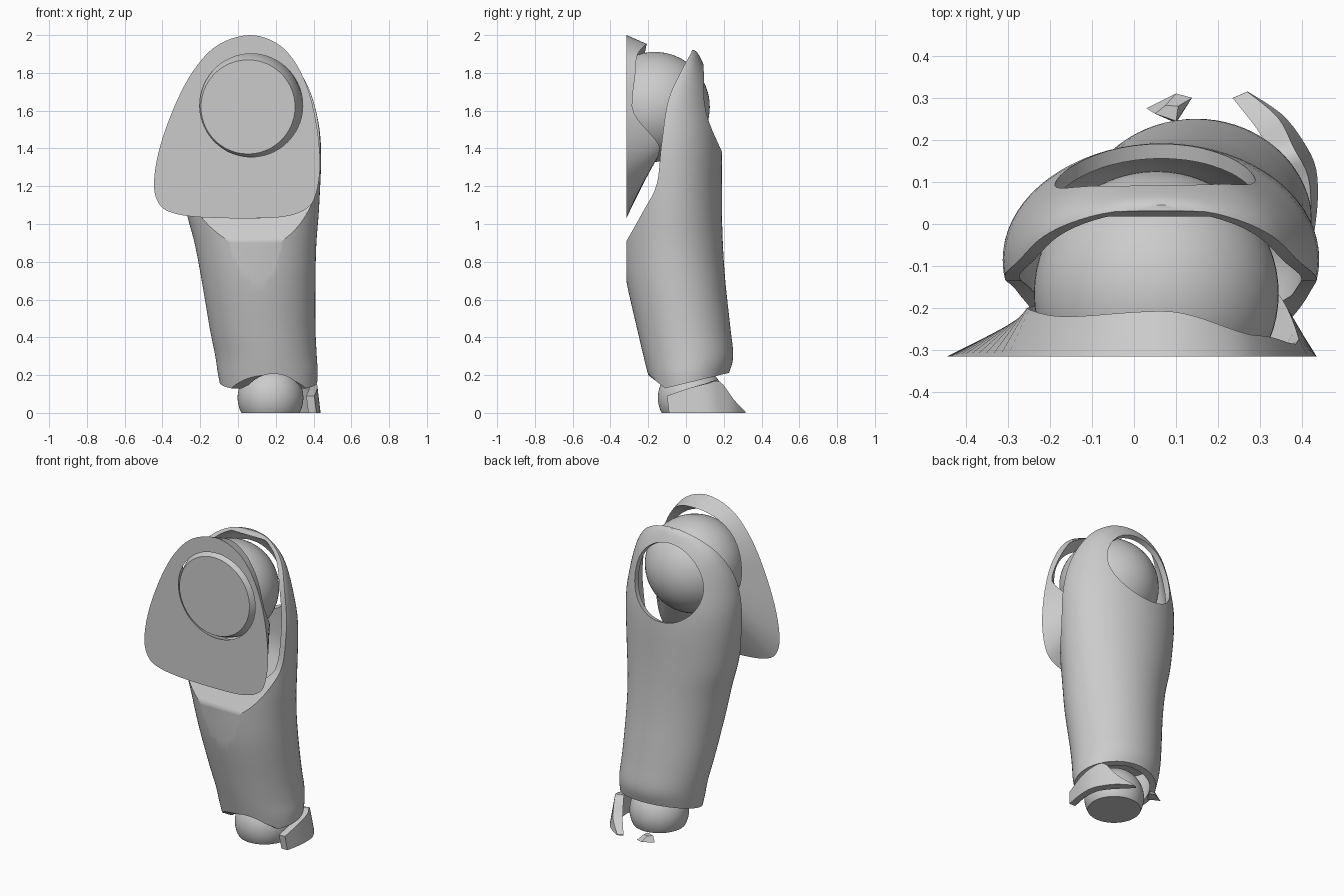
import bpy, bmesh, math
from mathutils import Vector, Matrix

cube = bpy.data.objects.get("Cube")
if cube:
    bpy.data.objects.remove(cube, do_unlink=True)

grey = bpy.data.materials.new("plain grey")
grey.use_nodes = True
grey.diffuse_color = (0.6, 0.6, 0.6, 1)
grey.node_tree.nodes["Principled BSDF"].inputs["Base Color"].default_value = (0.6, 0.6, 0.6, 1)


def finish(name, bm):
    """Turn a bmesh into a named object with the grey material."""
    bmesh.ops.recalc_face_normals(bm, faces=bm.faces)
    mesh = bpy.data.meshes.new(name)
    bm.to_mesh(mesh)
    bm.free()
    mesh.materials.append(grey)
    obj = bpy.data.objects.new(name, mesh)
    bpy.context.collection.objects.link(obj)
    return obj


def smooth(obj, degrees=32):
    obj.data.shade_smooth()
    obj.data.set_sharp_from_angle(angle=math.radians(degrees))


def spline(points, steps, closed=False):
    """Catmull-Rom samples through tuples of any length."""
    n = len(points)
    pick = lambda i: Vector(points[i % n] if closed else points[max(0, min(n - 1, i))])
    out = []
    for i in range(n if closed else n - 1):
        a, b, c, d = (pick(i + k) for k in (-1, 0, 1, 2))
        for s in range(steps):
            t = s / steps
            out.append(b + (c - a) * (t / 2) + (a * 2 - b * 5 + c * 4 - d) * (t * t / 2)
                       + (b * 3 - a - c * 3 + d) * (t ** 3 / 2))
    if not closed:
        out.append(pick(n - 1))
    return out


def bridge(bm, rings, closed=True):
    """Skin quads between neighbouring rings of verts."""
    for low, high in zip(rings, rings[1:]):
        n = len(low)
        for i in range(n if closed else n - 1):
            j = (i + 1) % n
            bm.faces.new((low[i], low[j], high[j], high[i]))


# Limb sections: height, x min, x max, y front, y back
SECTIONS = [Vector(row) for row in spline([
    (0.08, -0.08, 0.41, -0.17, 0.19),
    (0.2, -0.105, 0.422, -0.2, 0.225),
    (0.3, -0.12, 0.417, -0.225, 0.25),
    (0.45, -0.15, 0.41, -0.26, 0.235),
    (0.7, -0.192, 0.41, -0.316, 0.208),
    (0.9, -0.23, 0.415, -0.34, 0.195),
    (1.1, -0.28, 0.43, -0.35, 0.19),
    (1.4, -0.312, 0.44, -0.36, 0.19),
    (1.6, -0.295, 0.413, -0.34, 0.165),
    (1.75, -0.245, 0.36, -0.24, 0.132),
    (1.84, -0.18, 0.295, -0.13, 0.095),
    (1.9, -0.08, 0.2, -0.04, 0.065),
    (1.92, 0.02, 0.11, 0.01, 0.045)], 4)]


def limb_loft(name, low, high, inset):
    """Closed oval loft through the limb sections between two heights."""
    bm = bmesh.new()
    rings = []
    for z, x0, x1, y0, y1 in SECTIONS:
        if low <= z <= high:
            cut = inset(z)
            rx = max((x1 - x0) / 2 - cut, 0.012)
            ry = max((y1 - y0) / 2 - cut, 0.012)
            angles = [math.tau * i / 72 for i in range(72)]
            rings.append([bm.verts.new(((x0 + x1) / 2 + rx * math.cos(a),
                                        (y0 + y1) / 2 + ry * math.sin(a), z)) for a in angles])
    bridge(bm, rings)
    bm.faces.new(rings[0])
    bm.faces.new(rings[-1])
    return finish(name, bm)


def side_prism(name, profile):
    """Extrude a (y, z) profile across the full width."""
    bm = bmesh.new()
    ends = [[bm.verts.new((x, y, z)) for y, z in profile] for x in (-0.8, 0.8)]
    bridge(bm, ends)
    for end in ends:
        bm.faces.new(end)
    return finish(name, bm)


def rod(name, centre, axis, radius, length):
    bm = bmesh.new()
    turn = Vector(axis).to_track_quat('Z', 'Y').to_matrix().to_4x4()
    bmesh.ops.create_cone(bm, cap_ends=True, segments=64, radius1=radius, radius2=radius,
                          depth=length, matrix=Matrix.Translation(centre) @ turn)
    return finish(name, bm)


def carve(obj, cutters):
    """Subtract the cutters, keep the result, remove the helpers."""
    for cutter in cutters:
        cutter.hide_render = True
        mod = obj.modifiers.new(cutter.name, 'BOOLEAN')
        mod.operation, mod.solver, mod.object = 'DIFFERENCE', 'EXACT', cutter
    bpy.context.view_layer.update()
    graph = bpy.context.evaluated_depsgraph_get()
    mesh = bpy.data.meshes.new_from_object(obj.evaluated_get(graph))
    obj.modifiers.clear()
    obj.data = mesh
    for cutter in cutters:
        bpy.data.objects.remove(cutter, do_unlink=True)


# Limb shell: open front, round back window, notched lower rim
shell = limb_loft("limb_shell", 0, 2, lambda z: 0)
rim = spline([(-0.315, 0.91), (-0.225, 1.07), (-0.155, 1.21), (-0.13, 1.42),
              (-0.095, 1.65), (-0.03, 1.8), (0.03, 1.91)], 5)
front_cut = side_prism("front_cut", [(-0.7, -0.2), (-0.315, -0.2)] + [tuple(p) for p in rim]
                       + [(0.05, 2.2), (-0.7, 2.2)])
base_cut = side_prism("base_cut", [(-0.6, -0.1), (0.6, -0.1), (0.6, 0.33), (0.24, 0.215),
                                   (-0.11, 0.13), (-0.2, 0.2), (-0.6, 0.5)])
upper_hollow = limb_loft("upper_hollow", 0.86, 1.89,
                         lambda z: 0.035 + 0.16 * max(0, (1.15 - z) / 0.3))
lower_hollow = limb_loft("lower_hollow", 0, 0.4, lambda z: 0.035)
window = rod("window", (0.05, 0.18, 1.625), (0, 0.45, 0.13), 0.238, 0.36)
notch = rod("notch", (0.19, 0, 0.03), (0, 1, 0), 0.177, 1.2)
carve(shell, [upper_hollow, lower_hollow, front_cut, base_cut, window, notch])
smooth(shell)


def cut_ball(name, centre, radius, point, normal):
    """Ball with everything beyond a plane sliced off and capped."""
    bm = bmesh.new()
    bmesh.ops.create_uvsphere(bm, u_segments=64, v_segments=32, radius=radius,
                              matrix=Matrix.Translation(centre))
    bmesh.ops.bisect_plane(bm, geom=bm.verts[:] + bm.edges[:] + bm.faces[:],
                           plane_co=point, plane_no=normal, clear_outer=True)
    bmesh.ops.holes_fill(bm, edges=[e for e in bm.edges if e.is_boundary], sides=0)
    smooth(finish(name, bm))


cut_ball("upper_joint_ball", (0.053, -0.165, 1.62), 0.291, (0, -0.315, 0), (0, -1, 0))
cut_ball("lower_joint_ball", (0.172, 0.025, 0.08), 0.174, (0, 0, 0), (0, 0, -1))

# Front socket plate: flat egg outline with a raised ring behind the ball hole
outline = spline([(0.06, 2.0), (-0.1, 1.952), (-0.22, 1.835), (-0.32, 1.66), (-0.41, 1.42),
                  (-0.445, 1.22), (-0.42, 1.11), (-0.35, 1.06), (-0.2, 1.036), (0.06, 1.03),
                  (0.25, 1.04), (0.36, 1.08), (0.41, 1.15), (0.434, 1.3), (0.42, 1.5),
                  (0.375, 1.7), (0.3, 1.86), (0.2, 1.96)], 5, closed=True)
RING_DEPTH = [-0.285, -0.265, -0.207, -0.22, -0.2, -0.185, -0.19, -0.14]
hub_x, hub_z = 0.07, 1.628
bm = bmesh.new()
edge, ring, hole = [], [], []
for x, z in outline:
    angle = math.atan2(z - hub_z, x - hub_x) % math.tau
    reach = math.hypot(x - hub_x, z - hub_z)
    k, t = divmod(angle / math.tau * 8, 1)
    t = t * t * (3 - 2 * t)
    depth = RING_DEPTH[int(k) % 8] * (1 - t) + RING_DEPTH[(int(k) + 1) % 8] * t
    edge.append(bm.verts.new((x, -0.315, z)))
    for loop, r, y in ((ring, min(0.325, reach - 0.012), depth), (hole, 0.273, -0.315)):
        loop.append(bm.verts.new((hub_x + r * math.cos(angle), y, hub_z + r * math.sin(angle))))
bridge(bm, [edge, ring, hole, edge])
smooth(finish("socket_plate", bm))

# Lower cuff: a curved band on one side, x and y outside, x and y inside, top height
cuff = spline([(0.415, -0.09, 0.372, -0.09, 0.09), (0.435, 0.03, 0.392, 0.03, 0.13),
               (0.433, 0.13, 0.385, 0.12, 0.155), (0.4, 0.2, 0.35, 0.18, 0.165),
               (0.35, 0.262, 0.3, 0.235, 0.07), (0.27, 0.315, 0.235, 0.3, 0.006)], 4)
bm = bmesh.new()
bands = []
for ox, oy, ix, iy, top in cuff:
    lean = 0.12 * top
    bands.append([bm.verts.new(p) for p in ((ox, oy, 0), (ox - lean, oy - lean, top),
                                            (ix - lean, iy - lean, top), (ix, iy, 0))])
bridge(bm, bands)
bm.faces.new(bands[0])
bm.faces.new(bands[-1])
smooth(finish("lower_cuff", bm))

# Small cuff tip at the back
bm = bmesh.new()
base = [bm.verts.new((x, y, 0)) for x, y in ((0.03, 0.275), (0.1, 0.31), (0.138, 0.3), (0.1, 0.24))]
peak = [bm.verts.new((x, y, 0.035)) for x, y in ((0.05, 0.262), (0.075, 0.282), (0.105, 0.28), (0.1, 0.245))]
bridge(bm, [base, peak])
bm.faces.new(base)
bm.faces.new(peak)
finish("cuff_tip", bm)
